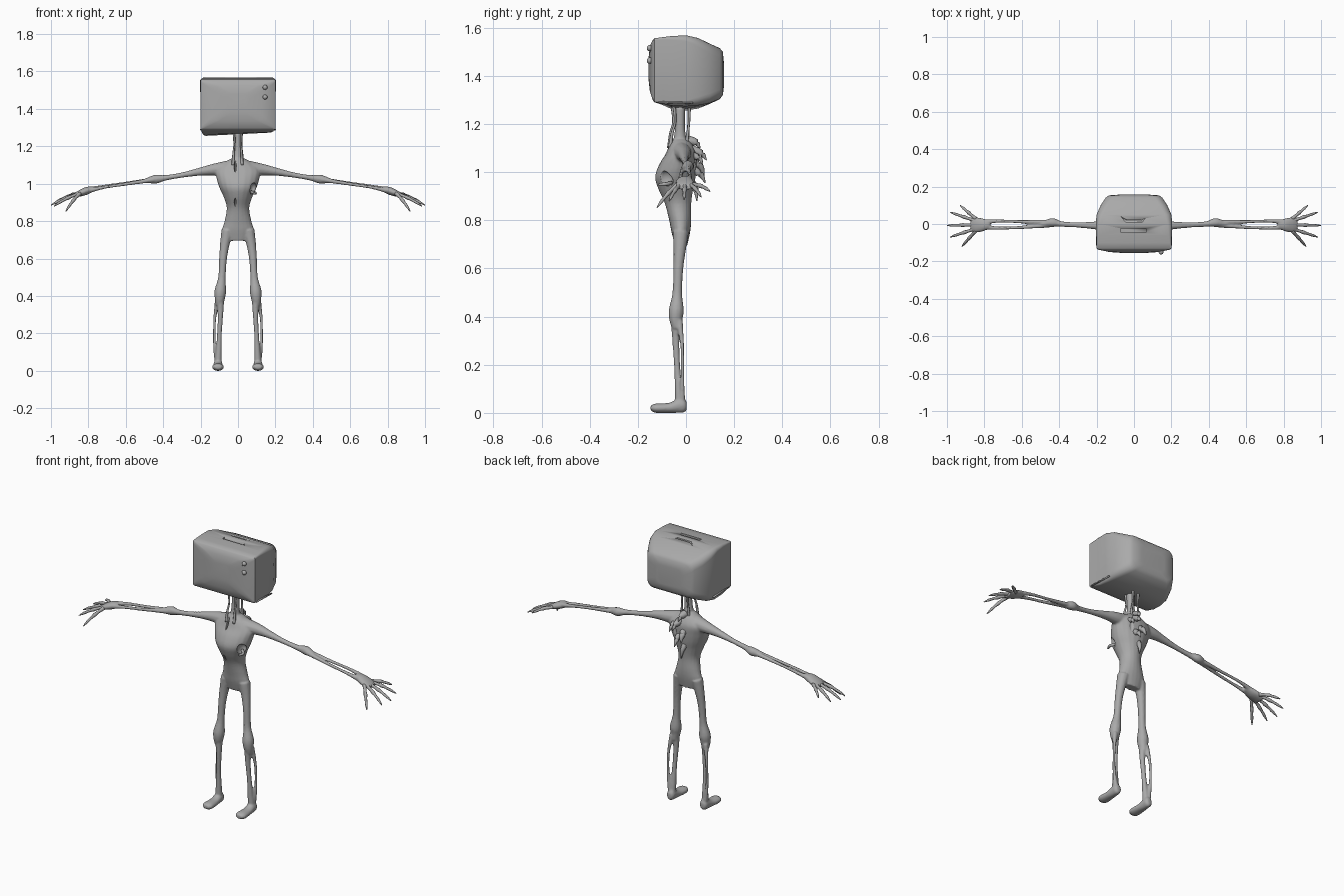
import bpy, bmesh, math
from mathutils import Vector

GREY = bpy.data.materials.new("ash_grey")
GREY.diffuse_color = (0.4, 0.4, 0.4, 1)


def spline(rows, steps):
    """Catmull-Rom interpolation of equal-length number rows."""
    out = []
    for i in range(len(rows) - 1):
        a, b = rows[max(i - 1, 0)], rows[i]
        c, d = rows[i + 1], rows[min(i + 2, len(rows) - 1)]
        for k in range(steps):
            t = k / steps
            out.append([0.5 * (2 * q + (r - p) * t + (2 * p - 5 * q + 4 * r - s) * t * t
                               + (3 * q - p - 3 * r + s) * t ** 3)
                        for p, q, r, s in zip(a, b, c, d)])
    return out + [list(rows[-1])]


def loft(bm, rings):
    """Skin a list of equal-sized point rings and cap both ends."""
    vs = [[bm.verts.new(p) for p in ring] for ring in rings]
    n = len(rings[0])
    for a, b in zip(vs, vs[1:]):
        for i in range(n):
            j = (i + 1) % n
            bm.faces.new((a[i], a[j], b[j], b[i]))
    bm.faces.new(vs[0][::-1])
    bm.faces.new(vs[-1])


def tube(bm, rows, n=12, steps=4):
    """Round limb through rows of (x, y, z, radius)."""
    rows = spline(rows, steps)
    pts = [Vector(r[:3]) for r in rows]
    rings = []
    for i, p in enumerate(pts):
        t = (pts[min(i + 1, len(pts) - 1)] - pts[max(i - 1, 0)]).normalized()
        ref = Vector((0, 1, 0)) if abs(t.y) < 0.8 else Vector((1, 0, 0))
        u = t.cross(ref).normalized()
        v = t.cross(u)
        r = max(rows[i][3], 0.001)
        rings.append([p + r * (u * math.cos(2 * math.pi * k / n) + v * math.sin(2 * math.pi * k / n))
                      for k in range(n)])
    loft(bm, rings)


def ovals(bm, axis, rows, n=20, steps=4):
    """Oval sections along an axis; rows are (position, low_a, high_a, low_b, high_b)."""
    rings = []
    for pos, a0, a1, b0, b1 in spline(rows, steps):
        ring = []
        for k in range(n):
            w = 2 * math.pi * k / n
            p = [(a0 + a1) / 2 + (a1 - a0) / 2 * math.cos(w), (b0 + b1) / 2 + (b1 - b0) / 2 * math.sin(w)]
            p.insert(axis, pos)
            ring.append(Vector(p))
        rings.append(ring)
    loft(bm, rings)


def ball(bm, centre, size):
    made = bmesh.ops.create_uvsphere(bm, u_segments=16, v_segments=10, radius=1)["verts"]
    for v in made:
        v.co = Vector(centre) + Vector([a * b for a, b in zip(v.co, size)])


def finish(bm, name, angle=None):
    bmesh.ops.recalc_face_normals(bm, faces=bm.faces)
    for f in bm.faces:
        f.smooth = True
    me = bpy.data.meshes.new(name)
    bm.to_mesh(me)
    bm.free()
    me.materials.append(GREY)
    ob = bpy.data.objects.new(name, me)
    bpy.context.collection.objects.link(ob)
    if angle:
        bpy.ops.object.select_all(action='DESELECT')
        bpy.context.view_layer.objects.active = ob
        ob.select_set(True)
        bpy.ops.object.shade_smooth_by_angle(angle=math.radians(angle))
    return ob


def cut(ob, cutter):
    m = ob.modifiers.new("cut", 'BOOLEAN')
    m.operation, m.solver, m.object = 'DIFFERENCE', 'EXACT', cutter
    cutter.hide_render = True
    cutter.hide_viewport = True


# Body: torso, neck, limbs and feet blended into one skin
bm = bmesh.new()
ovals(bm, 2, [(0.695, -0.06, 0.06, -0.045, 0.005), (0.75, -0.083, 0.083, -0.06, 0.017),
              (0.80, -0.072, 0.072, -0.07, 0.022), (0.87, -0.06, 0.06, -0.088, 0.022),
              (0.93, -0.077, 0.077, -0.115, 0.03), (0.98, -0.1, 0.1, -0.128, 0.04),
              (1.03, -0.115, 0.115, -0.112, 0.045), (1.075, -0.12, 0.12, -0.085, 0.045),
              (1.11, -0.08, 0.08, -0.07, 0.03), (1.135, -0.035, 0.035, -0.055, 0.01)])
tube(bm, [(0, -0.025, 1.09, 0.04), (0, -0.025, 1.15, 0.025), (0.002, -0.025, 1.2, 0.021), (0.003, -0.025, 1.27, 0.022)])
for s in (1, -1):
    # upper arm, elbow and two forearm bones
    tube(bm, [(s * 0.05, -0.02, 1.08, 0.045), (s * 0.13, -0.01, 1.075, 0.032), (s * 0.2, -0.008, 1.065, 0.022),
              (s * 0.3, -0.005, 1.046, 0.014), (s * 0.39, 0.0, 1.031, 0.015), (s * 0.435, 0.008, 1.025, 0.024),
              (s * 0.48, 0.0, 1.018, 0.016), (s * 0.5, 0.0, 1.014, 0.01)])
    tube(bm, [(s * 0.45, 0.01, 1.022, 0.013), (s * 0.6, 0.012, 1.002, 0.009), (s * 0.72, 0.016, 0.985, 0.009),
              (s * 0.81, 0.01, 0.966, 0.015)])
    tube(bm, [(s * 0.45, -0.006, 1.022, 0.013), (s * 0.6, -0.018, 0.998, 0.009), (s * 0.72, -0.022, 0.98, 0.009),
              (s * 0.81, -0.016, 0.96, 0.015)])
    # palm
    ovals(bm, 0, [(s * 0.77, -0.022, 0.018, 0.96, 0.985), (s * 0.81, -0.04, 0.03, 0.94, 0.983),
                  (s * 0.85, -0.045, 0.036, 0.93, 0.965), (s * 0.875, -0.035, 0.027, 0.925, 0.948)])
    # thigh, knee and two shin bones
    tube(bm, [(s * 0.055, -0.022, 0.75, 0.034), (s * 0.07, -0.026, 0.68, 0.026), (s * 0.08, -0.032, 0.6, 0.021),
              (s * 0.086, -0.036, 0.5, 0.02), (s * 0.094, -0.04, 0.43, 0.031), (s * 0.097, -0.042, 0.39, 0.028),
              (s * 0.1, -0.038, 0.35, 0.02)])
    tube(bm, [(s * 0.095, -0.042, 0.38, 0.022), (s * 0.094, -0.042, 0.3, 0.015), (s * 0.1, -0.036, 0.18, 0.013),
              (s * 0.106, -0.026, 0.04, 0.02)])
    tube(bm, [(s * 0.108, -0.028, 0.38, 0.015), (s * 0.124, -0.016, 0.28, 0.008), (s * 0.126, -0.015, 0.15, 0.008),
              (s * 0.112, -0.016, 0.04, 0.013)])
    # foot
    c = s * 0.107
    ovals(bm, 1, [(y, c - w, c + w, a, b) for y, w, a, b in
                  ((-0.147, 0.017, 0.01, 0.03), (-0.125, 0.031, 0.0, 0.039), (-0.07, 0.027, 0.0, 0.042),
                   (-0.03, 0.024, 0.0, 0.06), (-0.008, 0.022, 0.002, 0.06), (0.003, 0.012, 0.012, 0.045))])
body = finish(bm, "body")
rm = body.modifiers.new("blend", 'REMESH')
rm.mode, rm.voxel_size, rm.use_smooth_shade = 'VOXEL', 0.005, True
sm = body.modifiers.new("soften", 'SMOOTH')
sm.factor, sm.iterations = 0.5, 4

# Wounds: open side of the ribs, slits in the throat and belly, hollow in the back
bm = bmesh.new()
ball(bm, (0.083, -0.085, 0.97), (0.022, 0.035, 0.035))
ball(bm, (-0.015, -0.085, 1.105), (0.006, 0.03, 0.045))
ball(bm, (-0.015, -0.1, 0.9), (0.004, 0.02, 0.025))
ball(bm, (0.05, 0.05, 1.03), (0.015, 0.02, 0.045))
cut(body, finish(bm, "wound_cutter"))

# Fingers, with bony knuckles
bm = bmesh.new()
for s in (1, -1):
    for y, tx, ty, tz in ((0.027, 0.93, 0.1, 0.92), (0.016, 0.983, 0.063, 0.897), (-0.004, 1.0, -0.008, 0.885),
                          (-0.024, 0.983, -0.07, 0.88), (-0.035, 0.92, -0.12, 0.853)):
        a, b = Vector((0.845, y, 0.948)), Vector((tx, ty, tz))
        rows = []
        for t, r in ((0, 0.011), (0.3, 0.008), (0.45, 0.01), (0.6, 0.007), (0.8, 0.007), (1, 0.002)):
            p = a.lerp(b, t)
            rows.append((s * p.x, p.y, p.z + 0.03 * t * (1 - t), r))
        tube(bm, rows, 8, 3)
finish(bm, "fingers")

# Neck tendons
bm = bmesh.new()
for x, y0, y1 in ((-0.022, -0.07, -0.058), (0.018, -0.066, -0.05), (-0.02, 0.004, 0.012), (0.02, 0.0, 0.014)):
    tube(bm, [(x * 1.2, y0, 1.1, 0.009), (x * 1.1, (y0 + y1) / 2, 1.16, 0.006),
              (x * 0.9, y1 * 0.9, 1.21, 0.005), (x, y1, 1.28, 0.007)], 8)
finish(bm, "neck_tendons")

# Torn flaps along the back and the broken rib
bm = bmesh.new()
for x, y, z, tx, ty, tz, r in ((0.0, 0.01, 1.13, 0.01, 0.058, 1.1, 0.022), (0.02, 0.025, 1.09, 0.03, 0.085, 1.05, 0.022),
                               (-0.01, 0.03, 1.04, -0.02, 0.075, 0.985, 0.022), (0.02, 0.025, 1.01, 0.02, 0.08, 0.955, 0.02),
                               (-0.01, 0.02, 0.96, 0.0, 0.045, 0.88, 0.018), (0.055, 0.025, 1.07, 0.06, 0.07, 1.03, 0.016)):
    tube(bm, [(x, y, z, r), ((x + tx) / 2, (y + ty) / 2 + 0.008, (z + tz) / 2 + 0.008, r * 0.65),
              (tx, ty, tz, 0.002)], 8)
tube(bm, [(0.07, -0.06, 0.955, 0.008), (0.093, -0.085, 0.95, 0.008), (0.085, -0.112, 0.948, 0.006)], 8)
finish(bm, "torn_flaps_and_rib")

# Head: boxy casing with a bulging front and a tapered, rounded rear
bm = bmesh.new()
rings = []
for y, w, z0, z1, r in ((-0.155, 0.06, 1.38, 1.48, 0.03), (-0.15, 0.13, 1.335, 1.525, 0.03),
                        (-0.137, 0.193, 1.297, 1.55, 0.012), (-0.13, 0.201, 1.29, 1.556, 0.008),
                        (-0.1, 0.201, 1.28, 1.56, 0.01), (-0.06, 0.202, 1.262, 1.565, 0.016),
                        (0.0, 0.204, 1.256, 1.568, 0.024), (0.05, 0.2, 1.264, 1.557, 0.035),
                        (0.1, 0.178, 1.284, 1.533, 0.04), (0.14, 0.152, 1.303, 1.515, 0.04),
                        (0.153, 0.135, 1.32, 1.5, 0.04), (0.157, 0.08, 1.35, 1.46, 0.03)):
    cz, h, ring = (z0 + z1) / 2, (z1 - z0) / 2, []
    # lower edge is drawn in a little where the underside sags
    for sx, sz, start in ((1, 1, 0), (-1, 1, 90), (-1, -1, 180), (1, -1, 270)):
        for k in range(6):
            a = math.radians(start + 18 * k)
            x = sx * (w - r) + r * math.cos(a)
            z = cz + sz * (h - r) + r * math.sin(a)
            sag = max(0, 1.29 - z0) if sz < 0 else 0
            ring.append(Vector((x * (1 - 1.5 * sag), y, z + sag * 0.5 * (x > 0))))
    rings.append(ring)
loft(bm, rings)
head = finish(bm, "head_casing", 35)

# Slots cut in the top of the casing
bm = bmesh.new()
for pts in (((-0.07, -0.045), (0.065, -0.045), (0.065, -0.024), (-0.07, -0.024)),
            ((-0.07, 0.04), (-0.045, 0.012), (0.045, 0.012), (0.06, 0.03), (0.04, 0.02), (-0.04, 0.022))):
    loft(bm, [[Vector((x, y, z)) for x, y in pts] for z in (1.553, 1.6)])
cut(head, finish(bm, "slot_cutter"))

# Two round control knobs
bm = bmesh.new()
for z in (1.515, 1.463):
    ball(bm, (0.145, -0.15, z), (0.013, 0.013, 0.013))
finish(bm, "knobs")

# Thin ledge low on each side of the casing
bm = bmesh.new()
for s in (1, -1):
    ovals(bm, 1, [(-0.115, s * 0.197 - 0.005, s * 0.197 + 0.005, 1.287, 1.295),
                  (0.03, s * 0.197 - 0.005, s * 0.197 + 0.005, 1.283, 1.291)], 8, 1)
finish(bm, "side_ledges")
